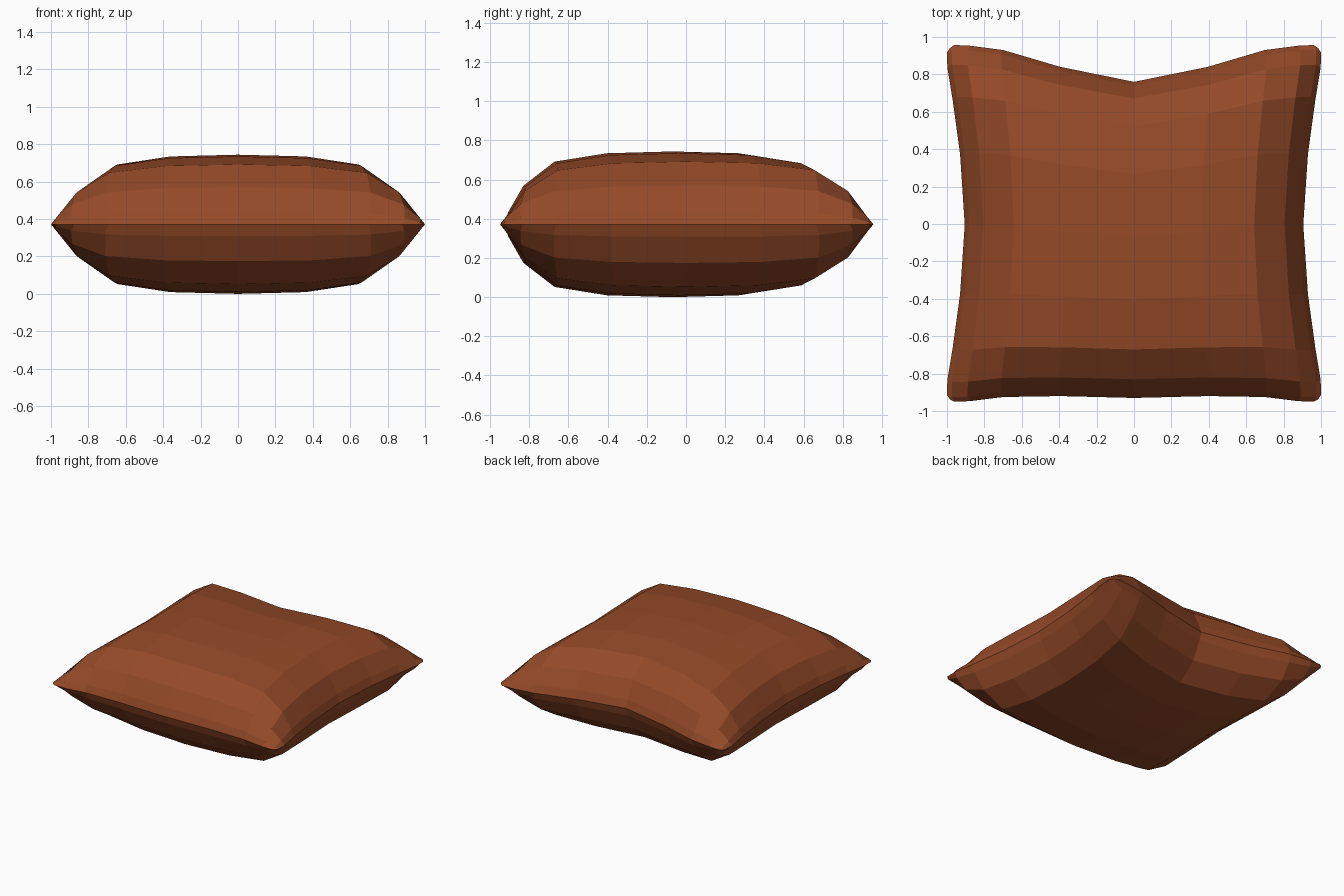
import bpy
import bmesh

if "Cube" in bpy.data.objects:
    bpy.data.objects.remove(bpy.data.objects["Cube"])

# Values from the middle of the cushion out to its seam
STEP = [0, .40, .71, .89, .975, 1.0]          # spacing of the panels
PUFF = [1, .975, .86, .53, .17, 0]            # how far the stuffing swells
SIDE = [.905, .93, .97, .998, 1.0, .985]      # half width, pinched mid side
FRONT = [.93, .92, .925, .947, .95, .937]     # front seam, nearly straight
BACK = [.76, .84, .93, .953, .957, .94]       # back seam, sagging inward
HALF_HEIGHT = .372
N = len(STEP) - 1


def place(i, j, side):
    """Position of a panel corner; side is 1 for the top, -1 for the bottom."""
    a, b = abs(i), abs(j)
    u = STEP[a] * (1 if i >= 0 else -1)
    v = STEP[b] * (1 if j >= 0 else -1)
    x = u * SIDE[b]
    # the sag of the back fades out towards the front
    sag = (.95 - BACK[a]) * ((v + 1) / 2) ** 1.5
    y = v * (.95 if j > 0 else FRONT[a]) - sag
    z = HALF_HEIGHT * (1 + side * PUFF[a] * PUFF[b])
    return x, y, z


# Colour
fabric = bpy.data.materials.new("brown_fabric")
fabric.use_nodes = True
colour = (.30, .068, .021, 1)
fabric.diffuse_color = colour
shader = next(n for n in fabric.node_tree.nodes if n.type == 'BSDF_PRINCIPLED')
shader.inputs["Base Color"].default_value = colour
shader.inputs["Roughness"].default_value = .8

# Top and bottom panels, welded along the seam
bm = bmesh.new()
for side in (1, -1):
    grid = {(i, j): bm.verts.new(place(i, j, side))
            for i in range(-N, N + 1) for j in range(-N, N + 1)}
    for i in range(-N, N):
        for j in range(-N, N):
            corners = [grid[i, j], grid[i + 1, j],
                       grid[i + 1, j + 1], grid[i, j + 1]]
            bm.faces.new(corners[::side])
bmesh.ops.remove_doubles(bm, verts=bm.verts, dist=.0005)
bmesh.ops.recalc_face_normals(bm, faces=bm.faces)

mesh = bpy.data.meshes.new("cushion")
bm.to_mesh(mesh)
bm.free()
mesh.materials.append(fabric)
cushion = bpy.data.objects.new("cushion", mesh)
bpy.context.collection.objects.link(cushion)
